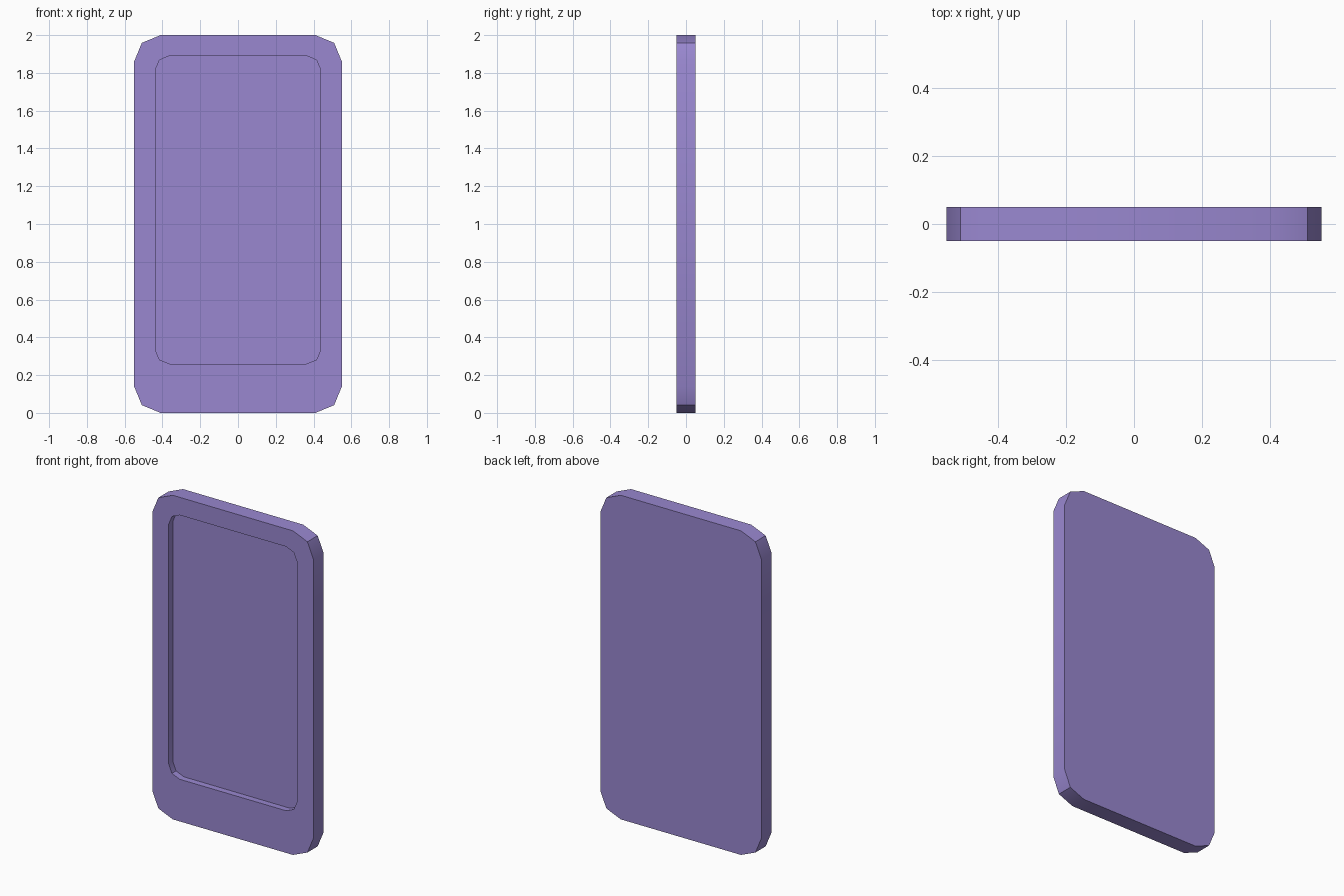
import bpy, bmesh, math

cube = bpy.data.objects.get("Cube")
if cube:
    bpy.data.objects.remove(cube, do_unlink=True)

# Single purple material
purple = bpy.data.materials.new("soft purple")
purple.use_nodes = True
colour = (0.32, 0.245, 0.63, 1)
purple.diffuse_color = colour
purple.node_tree.nodes["Principled BSDF"].inputs["Base Color"].default_value = colour


def rounded_ring(bm, half_w, z_low, z_high, radius, y):
    """Rounded rectangle facing the front, two segments per corner."""
    ring = []
    corners = [(1, z_high, -1), (-1, z_high, -1), (-1, z_low, 1), (1, z_low, 1)]
    for i, (side, z, inward) in enumerate(corners):
        cx, cz = side * (half_w - radius), z + inward * radius
        for step in range(3):
            a = math.radians(90 * i + 45 * step)
            ring.append(bm.verts.new((cx + radius * math.cos(a), y, cz + radius * math.sin(a))))
    return ring


def bridge(bm, a, b):
    for i in range(len(a)):
        j = (i + 1) % len(a)
        bm.faces.new((a[i], a[j], b[j], b[i]))


# Slab body with a shallow screen recess: back, rim, frame, recess wall, recess floor
bm = bmesh.new()
back = rounded_ring(bm, 0.55, 0, 2, 0.14, 0.05)
front = rounded_ring(bm, 0.55, 0, 2, 0.14, -0.05)
recess_edge = rounded_ring(bm, 0.438, 0.26, 1.89, 0.075, -0.05)
recess_floor = rounded_ring(bm, 0.438, 0.26, 1.89, 0.075, -0.01)
rings = [back, front, recess_edge, recess_floor]
for a, b in zip(rings, rings[1:]):
    bridge(bm, a, b)
bm.faces.new(back)
bm.faces.new(recess_floor)
bmesh.ops.recalc_face_normals(bm, faces=bm.faces)

mesh = bpy.data.meshes.new("slab_body")
bm.to_mesh(mesh)
bm.free()
mesh.materials.append(purple)
body = bpy.data.objects.new("slab_body", mesh)
bpy.context.collection.objects.link(body)

# Soft outer corners, crisp rim and recess edges
bpy.ops.object.select_all(action='DESELECT')
body.select_set(True)
bpy.context.view_layer.objects.active = body
bpy.ops.object.shade_smooth_by_angle(angle=math.radians(30))
